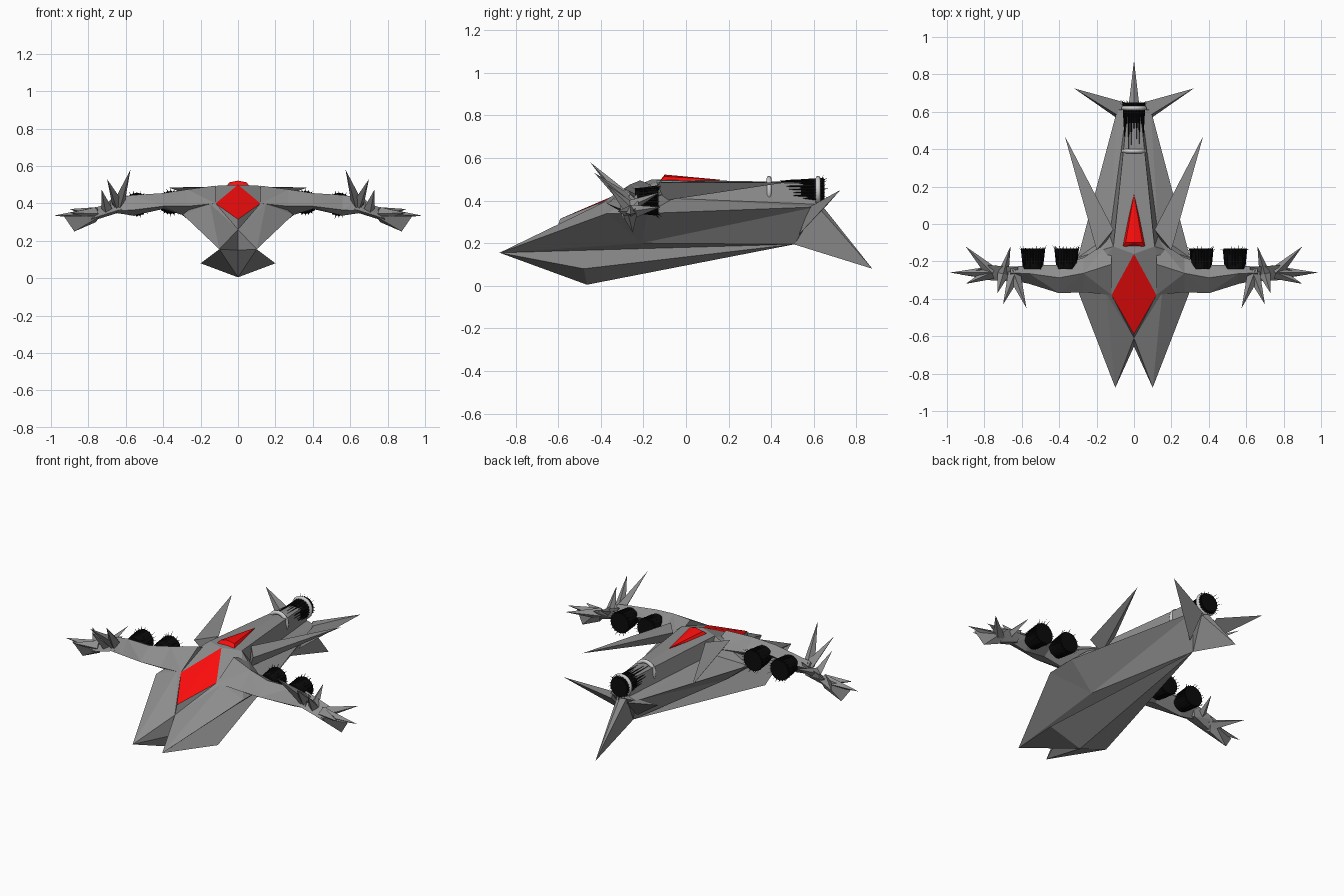
import bpy, bmesh, math, random
from mathutils import Vector

if "Cube" in bpy.data.objects:
    bpy.data.objects.remove(bpy.data.objects["Cube"])

random.seed(4)


def material(name, rgb):
    m = bpy.data.materials.new(name)
    m.diffuse_color = (*rgb, 1)
    m.use_nodes = True
    m.node_tree.nodes["Principled BSDF"].inputs["Base Color"].default_value = m.diffuse_color
    return m


GREY = material("hull_grey", (0.27, 0.27, 0.27))
RED = material("red_glass", (1.0, 0.004, 0.004))
BLACK = material("engine_black", (0.003, 0.003, 0.003))
PALE = material("ring_pale", (0.6, 0.6, 0.6))


def finish(name, bm, mat):
    bmesh.ops.remove_doubles(bm, verts=bm.verts, dist=0.0003)
    bmesh.ops.recalc_face_normals(bm, faces=bm.faces)
    me = bpy.data.meshes.new(name)
    bm.to_mesh(me)
    bm.free()
    ob = bpy.data.objects.new(name, me)
    bpy.context.collection.objects.link(ob)
    me.materials.append(mat)
    return ob


def mirrored_shell(name, pts, faces, mat=GREY):
    """Faces spelled as point keys, built on both sides of x = 0."""
    bm = bmesh.new()
    for s in (1, -1):
        v = {k: bm.verts.new((s * p[0], p[1], p[2])) for k, p in pts.items()}
        for f in faces.split():
            bm.faces.new([v[k] for k in f])
        bmesh.ops.delete(bm, geom=[q for q in v.values() if not q.link_faces], context='VERTS')
    return finish(name, bm, mat)


def shards(name, pieces, mirror=True, mat=GREY):
    """Convex pieces from a few corner points each."""
    bm = bmesh.new()
    for s in ((1, -1) if mirror else (1,)):
        for p in pieces:
            vs = [bm.verts.new((s * x, y, z)) for x, y, z in p]
            r = bmesh.ops.convex_hull(bm, input=vs)
            junk = {g for g in r["geom_interior"] + r["geom_unused"]
                    if isinstance(g, bmesh.types.BMVert)}
            bmesh.ops.delete(bm, geom=list(junk), context='VERTS')
    return finish(name, bm, mat)


def spike(base, tip, r, n=4):
    """Corner points of a thin pyramid."""
    base, tip = Vector(base), Vector(tip)
    q = (tip - base).to_track_quat('Z', 'Y')
    return [tip] + [base + q @ Vector((r * math.cos(a), r * math.sin(a), 0))
                    for a in (2 * math.pi * i / n for i in range(n))]


def ring_point(x, y, z, r, a):
    return (x + r * math.cos(a), y, z + r * math.sin(a))


# Faceted hull with twin prow, flared keel wedge, rear shelf and narrow spine
P = dict(N=(.10, -.875, .155), T=(0, -.655, .15), K=(0, -.465, .005), C=(.20, -.48, .08),
         W=(.13, -.21, .20), R=(.295, -.37, .34), U=(.30, -.18, .34), E=(.09, .61, .37),
         B=(0, .51, .195), F=(0, -.61, .26), G=(0, -.59, .315), S=(.12, -.38, .40),
         V=(.15, -.37, .40), P=(0, -.16, .50), D=(.11, -.12, .495), I=(.13, -.06, .41),
         J=(.04, .61, .383), H=(.035, .60, .48), Q=(0, .60, .485), M=(0, .62, .37))
mirrored_shell("hull", P,
               "NTK NKC KBC NCB NBW WBE NWR RWU UWE NRV NVF NFT FVS FSG "
               "SDP SVD VRD RUD DUI IUE IEJ DIJH PDHQ QHJM JEM EBM")

# Red canopy diamond and dorsal window
mirrored_shell("canopy", P, "GSP", RED)
shards("dorsal_window", [[(.065, -.125, .49), (-.065, -.125, .49), (.045, -.10, .513),
                          (-.045, -.10, .513), (0, -.10, .522), (0, .16, .498),
                          (0, .15, .485)]], False, RED)


# Wings: tapered sections lofted between ribs
def rib(x, y0, y1, zl, zt, zb):
    """Leading edge, top ridge, trailing edge and underside of one rib."""
    return [(x, y0, zl), (x, y0 * .45 + y1 * .55, zt), (x, y1, (zt + zb) / 2 + .01),
            (x, y0 * .5 + y1 * .5, zb)]


ribs = [rib(.12, -.38, -.08, .40, .495, .36), rib(.27, -.365, -.18, .385, .475, .33),
        rib(.40, -.37, -.22, .385, .455, .37), rib(.56, -.32, -.22, .365, .445, .335),
        rib(.66, -.30, -.23, .36, .43, .35)]
shards("wings", [a + b for a, b in zip(ribs, ribs[1:])])

# Claw clusters at the wing tips
wrist = (.64, -.27, .395)
palm = (.76, -.26, .345)
shards("wing_claws", [
    [(.62, -.31, .37), (.62, -.23, .43), (.64, -.24, .35), (.78, -.30, .32),
     (.78, -.22, .37), (.80, -.26, .30)],
    [(.74, -.30, .33), (.74, -.22, .38), (.76, -.25, .30), (.93, -.27, .33), (.875, -.25, .25)],
    spike(palm, (.985, -.26, .335), .035), spike(palm, (.90, -.12, .37), .035),
    spike(palm, (.90, -.32, .35), .035),
    spike(wrist, (.575, -.45, .58), .035), spike(wrist, (.70, -.43, .53), .035),
    spike((.70, -.27, .37), (.73, -.37, .475), .03),
    spike((.70, -.27, .37), (.66, -.12, .44), .03)])

# Long swept fins on the shoulders
shards("back_fins", [[(.11, -.03, .49), (.20, -.14, .485), (.15, -.10, .40), (.37, .47, .485)]])

# Tail blades: two raised sides and one long drooping centre
shards("tail_side_blades", [[(.085, .58, .37), (.05, .65, .365), (.04, .53, .24), (.32, .725, .45)]])
shards("tail_centre_blade", [[(.03, .62, .37), (-.03, .62, .37), (0, .64, .375),
                              (0, .505, .195), (0, .875, .08)]], False)


def engine(name, x, y0, y1, z, r, rod_start, rod_spread):
    """Drum with ragged forward rods and a bristled rear rim."""
    pieces = [[ring_point(x, y, z, rr, 2 * math.pi * i / 20)
               for y, rr in ((y0, r * .86), (y1, r)) for i in range(20)]]
    for i in range(22):
        a = 2 * math.pi * (i + .5) / 22
        tip = ring_point(x, rod_start + random.random() * rod_spread, z, r * .9, a)
        pieces.append(spike(ring_point(x, y1 - .005, z, r * .95, a), tip, .008, 4))
        out = ring_point(x, y1 + random.uniform(-.01, .02), z, r + random.uniform(.008, .022), a)
        pieces.append(spike(ring_point(x, y1 - .012, z, r * .95, a), out, .003, 3))
    return shards(name, pieces, False, BLACK)


# Four wing engines and the tail engine
for side, label in ((1, "right"), (-1, "left")):
    engine(label + "_inner_engine", side * .36, -.24, -.13, .405, .061, -.25, .04)
    engine(label + "_outer_engine", side * .54, -.24, -.13, .395, .061, -.25, .04)
engine("tail_engine", 0, .54, .65, .445, .057, .38, .11)

# Pale rings round the tail engine
for label, y in (("front", .39), ("rear", .62)):
    bpy.ops.mesh.primitive_torus_add(location=(0, y, .447), rotation=(math.pi / 2, 0, 0),
                                     major_radius=.057, minor_radius=.012,
                                     major_segments=28, minor_segments=8)
    ob = bpy.context.object
    ob.name = label + "_tail_ring"
    ob.data.materials.append(PALE)
    bpy.ops.object.shade_smooth()
